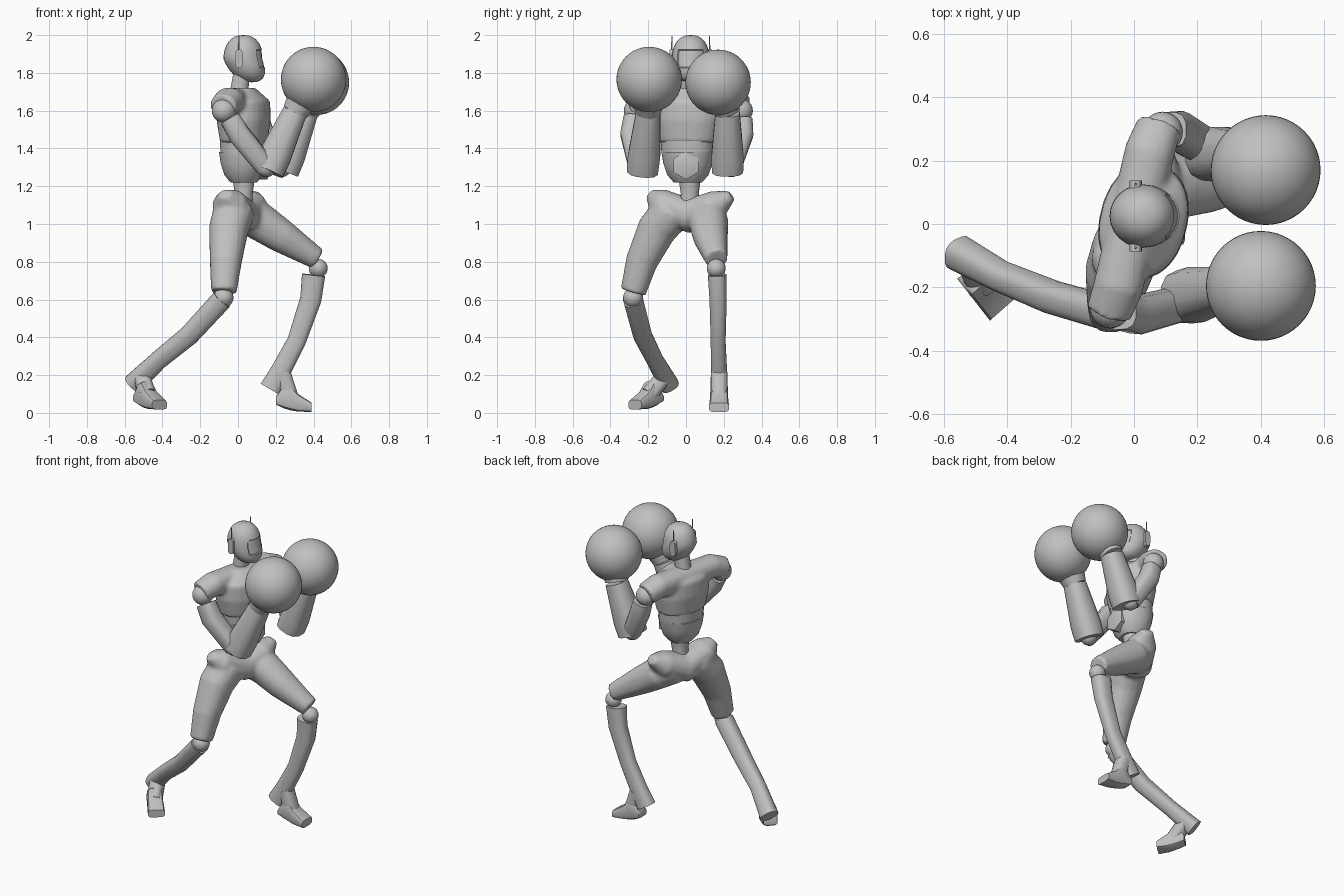
import bpy, bmesh, math
from mathutils import Vector

cube = bpy.data.objects.get("Cube")
if cube:
    bpy.data.objects.remove(cube)

GREY = (0.53, 0.53, 0.53, 1)
grey = bpy.data.materials.new("plain grey")
grey.use_nodes = True
grey.diffuse_color = GREY
grey.node_tree.nodes["Principled BSDF"].inputs["Base Color"].default_value = GREY

FORWARD, SIDEWAYS, UP = Vector((1, 0, 0)), Vector((0, 1, 0)), Vector((0, 0, 1))
TWISTED = Vector((1, -0.25, 0))   # way the turned trunk faces


def finish(bm, name):
    """Turn the working mesh into a grey, smooth-shaded object."""
    bmesh.ops.recalc_face_normals(bm, faces=bm.faces)
    mesh = bpy.data.meshes.new(name)
    bm.to_mesh(mesh)
    bm.free()
    mesh.materials.append(grey)
    obj = bpy.data.objects.new(name, mesh)
    bpy.context.collection.objects.link(obj)
    for other in bpy.context.selected_objects:
        other.select_set(False)
    obj.select_set(True)
    bpy.context.view_layer.objects.active = obj
    bpy.ops.object.shade_smooth_by_angle(angle=math.radians(40))
    return obj


def soft_power(value, power):
    return math.copysign(abs(value) ** power, value)


def add_loft(bm, points, widths, depths=None, flat=1, ref=FORWARD, tangent=None, sides=16, power=0.9):
    """Skin through rounded sections along a path; flat is depth over width."""
    points = [Vector(p) for p in points]
    depths = depths or [w * flat for w in widths]
    last = len(points) - 1
    loops = []
    for i, (centre, width, depth) in enumerate(zip(points, widths, depths)):
        along = tangent or points[min(i + 1, last)] - points[max(i - 1, 0)]
        across = along.cross(ref).normalized()
        out = along.normalized().cross(across)
        loop = []
        for k in range(sides):
            angle = math.tau * (k + 0.5) / sides
            u = across * width * soft_power(math.cos(angle), power)
            v = out * depth * soft_power(math.sin(angle), power)
            loop.append(bm.verts.new(centre + u + v))
        loops.append(loop)
    for low, high in zip(loops, loops[1:]):
        for k in range(sides):
            bm.faces.new((low[k - 1], low[k], high[k], high[k - 1]))
    bm.faces.new(loops[0])
    bm.faces.new(loops[-1])


def part(name, points, widths, **options):
    bm = bmesh.new()
    add_loft(bm, points, widths, **options)
    return finish(bm, name)


def ball(name, centre, radius, segments=24):
    bm = bmesh.new()
    bmesh.ops.create_uvsphere(bm, u_segments=segments, v_segments=segments // 2, radius=radius)
    bmesh.ops.translate(bm, verts=bm.verts, vec=Vector(centre))
    return finish(bm, name)


def fuse(obj):
    """Melt overlapping lofts into one skin."""
    remesh = obj.modifiers.new("one skin", 'REMESH')
    remesh.mode = 'VOXEL'
    remesh.voxel_size = 0.012
    remesh.use_smooth_shade = True
    smooth = obj.modifiers.new("soften", 'SMOOTH')
    smooth.factor = 0.5
    smooth.iterations = 3


def stack(heights):
    """Points up the trunk's axis."""
    return [(0.03, 0.01, z) for z in heights]


# Head: a blunt egg with its chin drawn forward and a sunken visor
head_centre = Vector((0.028, 0.025, 1.875))
bm = bmesh.new()
bmesh.ops.create_uvsphere(bm, u_segments=24, v_segments=16, radius=1)
for vert in bm.verts:
    x, y, z = vert.co
    blunt = max(math.hypot(x, y), 0.1) ** -0.2
    chin = max(0, -z) * 0.045
    vert.co = head_centre + Vector((x * blunt * 0.105 + chin, y * blunt * 0.1, z * 0.125))
bm.normal_update()
visor = [f for f in bm.faces
         if f.normal.x > 0.6 and abs(f.calc_center_median().z - head_centre.z) < 0.05]
bmesh.ops.inset_region(bm, faces=visor, thickness=0.004, depth=-0.005)
finish(bm, "head")

# Ear pods and aerials
for side, label in ((1, "left"), (-1, "right")):
    ear = Vector((0.005, head_centre.y + side * 0.1, head_centre.z))
    thick = SIDEWAYS * 0.012
    part(label + "_ear", [ear - thick, ear + thick], [0.05, 0.05], flat=0.4, power=0.6)
    part(label + "_aerial", [ear, ear + UP * 0.12], [0.005, 0.003], sides=6)

part("neck", [(0, 0.02, 1.66), (0.02, 0.02, 1.8)], [0.05, 0.045])

# Chest and shoulder yoke
trunk = dict(ref=TWISTED, tangent=UP, sides=24)
bm = bmesh.new()
add_loft(bm, stack([1.43, 1.55, 1.65, 1.72]), [0.16, 0.185, 0.18, 0.08], flat=0.75, **trunk)
add_loft(bm, [(-0.08, -0.28, 1.62), (-0.05, -0.2, 1.65), (0.05, 0.23, 1.65), (0.08, 0.31, 1.62)],
         [0.065, 0.072, 0.072, 0.065], flat=1.1)
fuse(finish(bm, "chest"))

# Ribs, waist, buckle and spine
part("rib_band", stack([1.37, 1.44]), [0.14, 0.145], flat=0.85, **trunk)
part("waist", stack([1.22, 1.26, 1.32, 1.38]), [0.075, 0.11, 0.13, 0.14], flat=0.92, **trunk)
part("buckle", [(0.1, 0, 1.31), (0.155, 0, 1.31), (0.16, 0, 1.31)], [0.075, 0.075, 0.06],
     ref=UP, sides=6, power=1)
part("spine", [(0.02, 0.02, 1.06), (0.03, 0.02, 1.16), (0.03, 0.02, 1.24)], [0.06, 0.048, 0.06])

# Hips with raised corners, and both thighs
bm = bmesh.new()
add_loft(bm, [(-0.07, -0.19, 1.16), (-0.05, -0.14, 1.11), (0.01, 0.02, 1.045), (0.07, 0.16, 1.1), (0.09, 0.24, 1.15)],
         [0.03, 0.08, 0.095, 0.08, 0.03], flat=1.15)
add_loft(bm, [(0.02, 0.08, 1.06), (0.12, 0.12, 1.01), (0.24, 0.13, 0.93), (0.42, 0.16, 0.815)],
         [0.1, 0.105, 0.092, 0.06], flat=0.95)
add_loft(bm, [(-0.02, -0.07, 1.07), (-0.05, -0.155, 0.97), (-0.065, -0.235, 0.8), (-0.075, -0.28, 0.64)],
         [0.11, 0.105, 0.085, 0.068])
fuse(finish(bm, "hips_and_thighs"))


def foot(label, heel, direction, lift, shin_end):
    """Wedge from a lifted heel to a low toe, tied to the shin by an ankle."""
    points, widths, depths = [], [], []
    for share, top in ((0, 0.08), (0.2, 0.14), (0.4, 0.15), (0.6, 0.1), (1, 0.05)):
        bottom = 0.04 * (1 - share) ** 3
        points.append(heel + direction * share + UP * (lift + (top + bottom) / 2))
        widths.append(0.043 + share * 0.01)
        depths.append((top - bottom) / 2)
    part(label + "_foot", points, widths, depths=depths, ref=UP, tangent=direction, sides=12, power=0.5)
    part(label + "_ankle", [shin_end, points[2]], [0.045, 0.045], sides=12, power=0.7)


# Lower legs
ball("left_knee", (0.425, 0.16, 0.765), 0.05)
ball("right_knee", (-0.077, -0.28, 0.61), 0.053)
part("left_shin", [(0.4, 0.165, 0.73), (0.385, 0.17, 0.6), (0.31, 0.17, 0.38), (0.225, 0.175, 0.22), (0.17, 0.175, 0.125)],
     [0.05, 0.046, 0.04, 0.043, 0.047], flat=1.25, power=0.75)
part("right_shin", [(-0.085, -0.28, 0.6), (-0.26, -0.23, 0.41), (-0.42, -0.165, 0.28), (-0.555, -0.09, 0.15)],
     [0.053, 0.05, 0.046, 0.053], flat=1.05, power=0.75)
foot("left", Vector((0.2, 0.175, 0)), FORWARD * 0.19, 0.004, (0.235, 0.175, 0.21))
foot("right", Vector((-0.525, -0.145, 0)), Vector((0.11, -0.125, 0)), 0.018, (-0.51, -0.12, 0.19))


def arm(label, side, shoulder, elbow, wrist, glove):
    """Ball-jointed arm, bent up to a round glove."""
    shoulder, elbow, wrist, glove = map(Vector, (shoulder, elbow, wrist, glove))
    ball(label + "_shoulder", shoulder, 0.064)
    ball(label + "_elbow", elbow, 0.052)
    top = shoulder.lerp(elbow, 0.15) + SIDEWAYS * side * 0.015
    bow = shoulder.lerp(elbow, 0.45) + Vector((-0.02, side * 0.03, 0.01))
    part(label + "_upper_arm", [top, bow, elbow], [0.056, 0.06, 0.055], sides=12, power=0.7)
    base = elbow + Vector((0.01, -side * 0.02, -0.02))
    part(label + "_forearm", [base, base.lerp(wrist, 0.25), wrist], [0.085, 0.088, 0.066], sides=12, power=0.8)
    part(label + "_cuff", [wrist, wrist.lerp(glove, 0.5)], [0.068, 0.09], sides=12)
    ball(label + "_glove", glove, 0.173, 48)


arm("right", -1, (-0.075, -0.265, 1.6), (0.15, -0.25, 1.3), (0.3, -0.2, 1.59), (0.4, -0.195, 1.765))
arm("left", 1, (0.09, 0.29, 1.6), (0.23, 0.24, 1.3), (0.36, 0.22, 1.59), (0.415, 0.17, 1.75))
